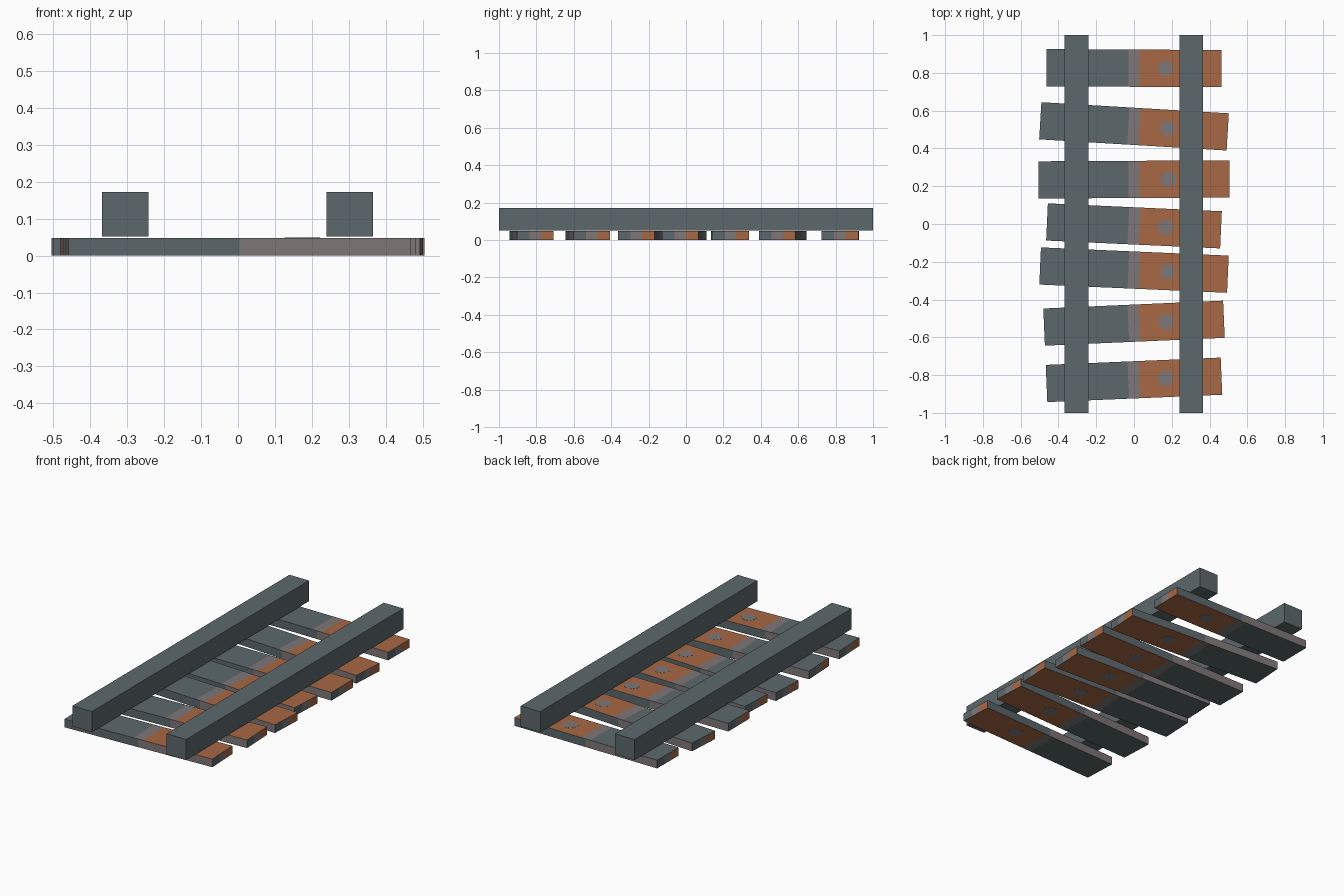
import bpy, bmesh, math
from mathutils import Vector

if "Cube" in bpy.data.objects:
    bpy.data.objects.remove(bpy.data.objects["Cube"])


def material(name, rgb):
    m = bpy.data.materials.new(name)
    m.diffuse_color = (*rgb, 1)
    m.use_nodes = True
    m.node_tree.nodes["Principled BSDF"].inputs["Base Color"].default_value = m.diffuse_color
    return m


SLATE = material("slate grey", (0.107, 0.138, 0.150))
MAUVE = material("warm grey", (0.215, 0.184, 0.184))
RUST = material("rust orange", (0.39, 0.138, 0.058))


def finish(bm, name, mats, loc=(0, 0, 0), angle=0.0):
    me = bpy.data.meshes.new(name)
    bm.to_mesh(me)
    bm.free()
    for m in mats:
        me.materials.append(m)
    ob = bpy.data.objects.new(name, me)
    ob.location = loc
    ob.rotation_euler.z = math.radians(angle)
    bpy.context.collection.objects.link(ob)
    return ob


def box(size, centre):
    bm = bmesh.new()
    bmesh.ops.create_cube(bm, size=1)
    bmesh.ops.scale(bm, vec=size, verts=bm.verts)
    bmesh.ops.translate(bm, vec=centre, verts=bm.verts)
    return bm


def band(u, edge):
    # slate, then warm grey, then rust across a face
    return 0 if u < -edge else (1 if u < edge else 2)


def sleeper(i, y, length, angle):
    bm = box((length, 0.197, 0.0475), (0, 0, 0.02425))
    # cut lines for the colour bands
    for axis, cuts in ((0, (-0.03, 0.0, 0.03)), (1, (-0.03, 0.03))):
        for c in cuts:
            p, n = Vector((0, 0, 0)), Vector((0, 0, 0))
            p[axis], n[axis] = c, 1
            bmesh.ops.bisect_plane(bm, geom=bm.verts[:] + bm.edges[:] + bm.faces[:],
                                   plane_co=p, plane_no=n)
    bm.normal_update()
    for f in bm.faces:
        c, n = f.calc_center_median(), f.normal
        if abs(n.z) > 0.5:                      # top and bottom
            f.material_index = band(c.x, 0.03)
        elif abs(n.x) > 0.5:                    # ends
            f.material_index = band(c.y * n.x, 0.029)
        else:                                   # long sides
            f.material_index = 1 if -c.x * n.y > 0 else 0
    finish(bm, f"sleeper_{i}", (SLATE, MAUVE, RUST), (0, y, 0), angle)

    # round bolt spot, visible on top and underneath
    bm = bmesh.new()
    bmesh.ops.create_cone(bm, cap_ends=True, segments=10, radius1=0.042,
                          radius2=0.042, depth=0.0487)
    bmesh.ops.translate(bm, vec=(0.18 * length, 0, 0.02435), verts=bm.verts)
    finish(bm, f"bolt_{i}", (MAUVE,), (0, y, 0), angle)


# sleepers: y, length, turn in degrees
for i, s in enumerate([(0.825, 0.925, -0.3), (0.517, 0.994, -3.4), (0.236, 1.01, 0.3),
                       (-0.01, 0.922, -2.6), (-0.244, 0.995, -2.5),
                       (-0.525, 0.953, 2.5), (-0.825, 0.927, 2.4)]):
    sleeper(i + 1, *s)

# rails
for name, x in (("rail_left", -0.305), ("rail_right", 0.303)):
    finish(box((0.126, 2.0, 0.12), (x, 0, 0.112)), name, (SLATE,))
